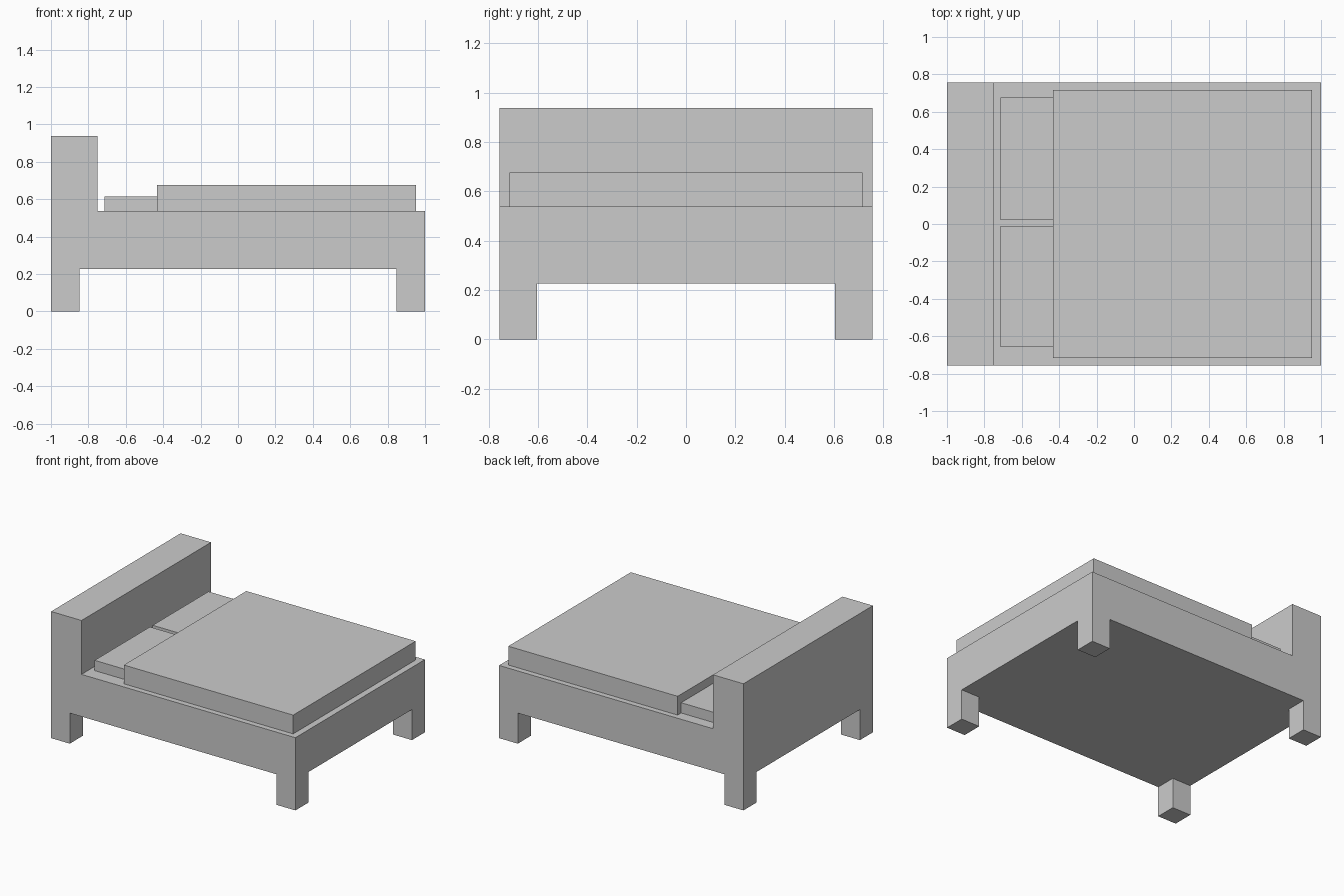
import bpy
import bmesh

if "Cube" in bpy.data.objects:
    bpy.data.objects.remove(bpy.data.objects["Cube"])

HALF_Y = 0.757      # half width of the bed
DECK_Z = 0.538      # top of the bed frame
UNDER_Z = 0.226     # underside of the frame


def finish(name, bm):
    bmesh.ops.recalc_face_normals(bm, faces=bm.faces[:])
    mesh = bpy.data.meshes.new(name)
    bm.to_mesh(mesh)
    bm.free()
    obj = bpy.data.objects.new(name, mesh)
    bpy.context.collection.objects.link(obj)
    return obj


def prism(name, profile, y0, y1):
    """Extrude an (x, z) profile along y."""
    bm = bmesh.new()
    face = bm.faces.new([bm.verts.new((x, y0, z)) for x, z in profile])
    new = bmesh.ops.extrude_face_region(bm, geom=[face])["geom"]
    verts = [v for v in new if isinstance(v, bmesh.types.BMVert)]
    bmesh.ops.translate(bm, verts=verts, vec=(0, y1 - y0, 0))
    return finish(name, bm)


def box(name, x0, x1, y0, y1, z0, z1):
    return prism(name, [(x0, z0), (x1, z0), (x1, z1), (x0, z1)], y0, y1)


# Frame and headboard in one L-shaped side profile
prism("frame_and_headboard",
      [(-1, UNDER_Z), (1, UNDER_Z), (1, DECK_Z), (-0.751, DECK_Z),
       (-0.751, 0.937), (-1, 0.937)], -HALF_Y, HALF_Y)

# Four corner legs
for end, sx in (("head", -1), ("foot", 1)):
    for side, sy in (("front", -1), ("back", 1)):
        x0, x1 = sorted((sx, sx * 0.847))
        y0, y1 = sorted((sy * HALF_Y, sy * 0.605))
        box(f"{end}_{side}_leg", x0, x1, y0, y1, 0, UNDER_Z)

# Mattress with blanket
box("mattress", -0.433, 0.953, -0.716, 0.716, DECK_Z, 0.677)

# Two pillows, slightly off centre
for name, y0, y1 in (("front_pillow", -0.657, -0.01), ("back_pillow", 0.022, 0.675)):
    box(name, -0.714, -0.433, y0, y1, DECK_Z, 0.614)
